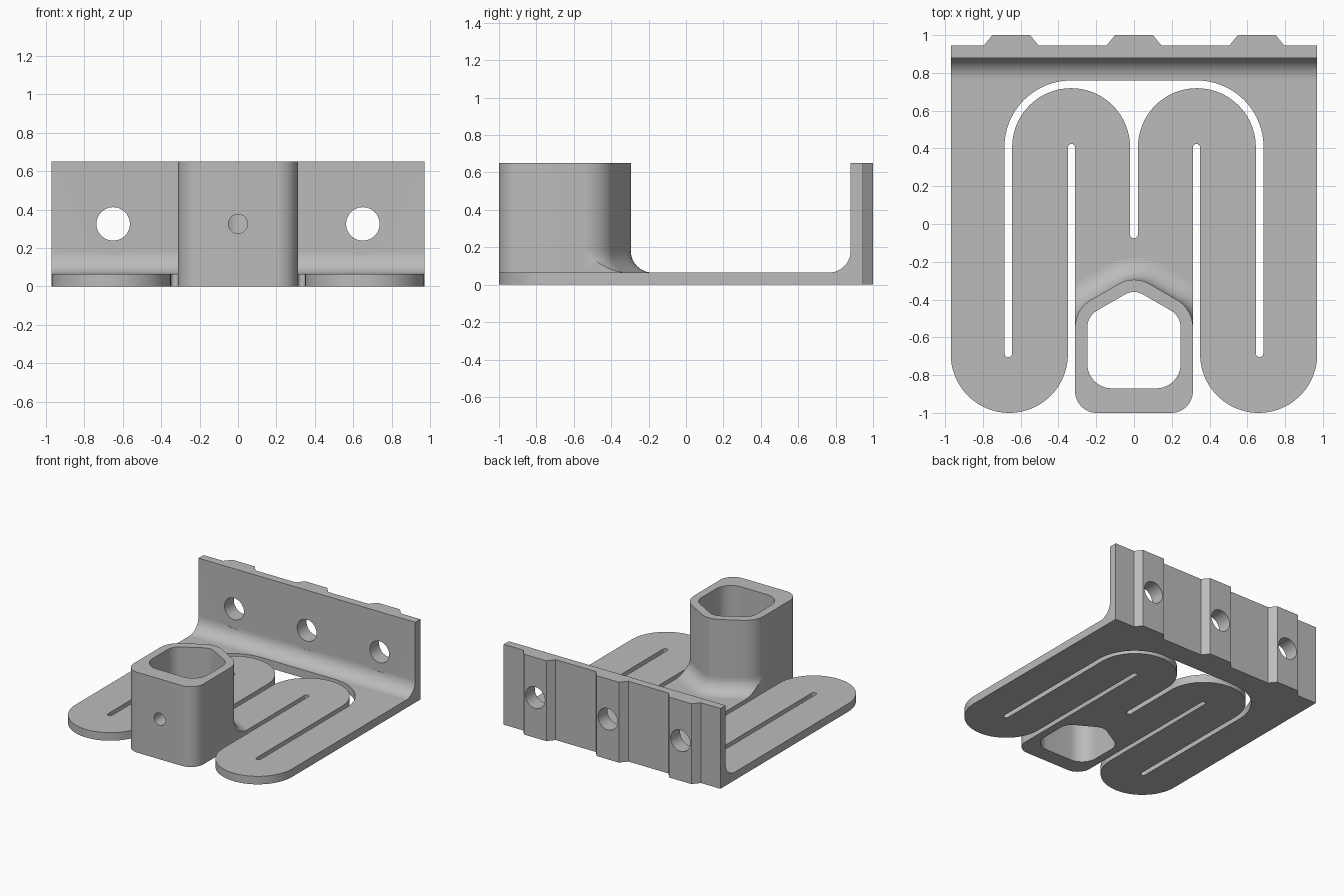
import bpy, bmesh
from math import sin, cos, pi, radians, sqrt

cube = bpy.data.objects.get("Cube")
if cube:
    bpy.data.objects.remove(cube, do_unlink=True)

mat = bpy.data.materials.new("light_grey")
mat.use_nodes = True
GREY = (0.5, 0.5, 0.5, 1)
mat.diffuse_color = GREY
mat.node_tree.nodes["Principled BSDF"].inputs["Base Color"].default_value = GREY

W, T, H = 0.97, 0.065, 0.65            # half width, plate thickness, height
TW, WALL, R = 0.312, 0.065, 0.115      # tube half width, tube wall, fillet radius
RA, RS, YA = 0.16, 0.17, -0.455        # tube ridge and shoulder rounding
XS = TW - RS
YS = YA + (RA - RS - 0.5 * XS) / cos(radians(30))
BACK = 0.88                            # inner face of the upright wall
HOLES = (-0.65, 0, 0.65)
HOLE_Z = H / 2


def arc(cx, cy, r, a0, a1, n=16):
    return [(cx + r * cos(radians(a0 + (a1 - a0) * i / n)),
             cy + r * sin(radians(a0 + (a1 - a0) * i / n))) for i in range(n + 1)]


def mirrored(half):
    """Close a left half that ends on the centre line."""
    return half + [(-x, y) for x, y in reversed(half[:-1])]


def finish(name, bm):
    bmesh.ops.recalc_face_normals(bm, faces=bm.faces)
    me = bpy.data.meshes.new(name)
    bm.to_mesh(me)
    bm.free()
    me.materials.append(mat)
    ob = bpy.data.objects.new(name, me)
    bpy.context.collection.objects.link(ob)
    return ob


def prism(name, loops, lo, hi, along_x=False):
    """Extrude flat loops (first the outline, then holes) from lo to hi."""
    bm = bmesh.new()
    for loop in loops:
        vs = [bm.verts.new((a, b, lo)) for a, b in loop]
        for i, v in enumerate(vs):
            bm.edges.new((vs[i - 1], v))
    bmesh.ops.triangle_fill(bm, use_beauty=True, edges=bm.edges[:])
    ext = bmesh.ops.extrude_face_region(bm, geom=bm.faces[:])
    for v in ext["geom"]:
        if isinstance(v, bmesh.types.BMVert):
            v.co.z = hi
    if along_x:
        for v in bm.verts:
            v.co = v.co.zxy
    return finish(name, bm)


def drill(ob, x, z, r, y0, y1):
    """Cut a round hole along y."""
    bpy.ops.mesh.primitive_cylinder_add(vertices=48, radius=r, depth=y1 - y0,
                                        location=(x, (y0 + y1) / 2, z),
                                        rotation=(pi / 2, 0, 0))
    cutter = bpy.context.object
    cutter.hide_render = True
    cutter.data.materials.append(mat)
    mod = ob.modifiers.new("hole", 'BOOLEAN')
    mod.operation, mod.solver, mod.object = 'DIFFERENCE', 'EXACT', cutter
    bpy.ops.object.select_all(action='DESELECT')
    bpy.context.view_layer.objects.active = ob
    bpy.ops.object.modifier_apply(modifier=mod.name)
    bpy.data.objects.remove(cutter, do_unlink=True)


def tube_back(d):
    """Left half of the ridged rear of the tube, offset outwards by d."""
    return arc(-XS, YS, RS + d, 180, 120) + arc(0, YA, RA + d, 120, 90, 8)


def back_y(x, d):
    """Rear edge of the tube, offset by d, at a given x."""
    x = abs(x)
    if x < (RA + d) / 2:
        return YA + sqrt((RA + d) ** 2 - x * x)
    if x < XS + (RS + d) / 2:
        return YA + (RA + d - x / 2) / cos(radians(30))
    return YS + sqrt(max(0, (RS + d) ** 2 - (x - XS) ** 2))


# Serpentine spring plate: two outer legs, two inner folds and a centre tongue
mid, leg_y, fold_y = -0.333, -0.69, 0.407
outline = mirrored([(-W, BACK - R)] + arc(-0.66, leg_y, 0.31, 180, 360, 40)
                   + arc(-0.331, 0.405, 0.019, 180, 0, 8) + tube_back(0))
slit = mirrored([(0, 0.76)] + arc(mid, fold_y, 0.353, 90, 180, 24)
                + arc(-0.665, -0.685, 0.02, 180, 360, 8)
                + arc(mid, fold_y, 0.312, 180, 0, 40)
                + arc(0, -0.055, 0.021, 180, 270, 4))
slit.pop()
parts = [prism("spring_plate", [outline, slit], 0, T)]

# Hollow socket tube with a small screw hole in its front
front = [(0, -1)] + list(reversed(arc(-TW + 0.115, -1 + 0.115, 0.115, 180, 270)))
inner_w = TW - WALL
inner = [(0, -0.87)] + list(reversed(arc(-inner_w + 0.13, -0.74, 0.13, 180, 270)))
loops = [mirrored(front + tube_back(0))[:-1], mirrored(inner + tube_back(-WALL))[:-1]]
tube = prism("socket_tube", loops, 0, H)
drill(tube, 0, HOLE_Z, 0.05, -1.1, -0.75)
parts.append(tube)

# Curved fillet joining the tube to the tongue, trimmed to the tongue width
bm = bmesh.new()
COLS, ROWS = 64, 12
grid = []
for j in range(ROWS + 1):
    a = pi / 2 * j / ROWS
    d, z = R * (1 - cos(a)), T + R * (1 - sin(a))
    xs = [TW * sin(pi * (i / COLS - 0.5)) for i in range(COLS + 1)]
    grid.append([bm.verts.new((x, back_y(x, d), z)) for x in xs])
for j in range(ROWS):
    for i in range(COLS):
        bm.faces.new((grid[j][i], grid[j][i + 1], grid[j + 1][i + 1], grid[j + 1][i]))
for col, x in ((0, -TW), (COLS, TW)):
    bm.faces.new([row[col] for row in grid] + [bm.verts.new((x, YS, T))])
parts.append(finish("tube_fillet", bm))

# Upright wall with a rounded inner corner
profile = [(BACK - R, 0), (0.945, 0), (0.945, H), (BACK, H)]
profile += arc(BACK - R, T + R, R, 0, -90, 20)
wall = prism("upright_wall", [profile], -W, W, along_x=True)
for x in HOLES:
    drill(wall, x, HOLE_Z, 0.16, 0.6, BACK)      # screw head clearance
    drill(wall, x, HOLE_Z, 0.087, 0.8, 1.1)
parts.append(wall)

# Bevelled ribs on the back, one behind each screw hole
for x, side in zip(HOLES, ("right", "middle", "left")):
    rib = prism("back_rib_" + side, [[(x - 0.145, 0.945), (x + 0.145, 0.945),
                                      (x + 0.1, 1), (x - 0.1, 1)]], 0, H)
    drill(rib, x, HOLE_Z, 0.087, 0.8, 1.1)
    parts.append(rib)

bpy.ops.object.select_all(action='DESELECT')
for ob in parts:
    ob.select_set(True)
bpy.context.view_layer.objects.active = parts[0]
bpy.ops.object.shade_smooth_by_angle(angle=radians(30))
